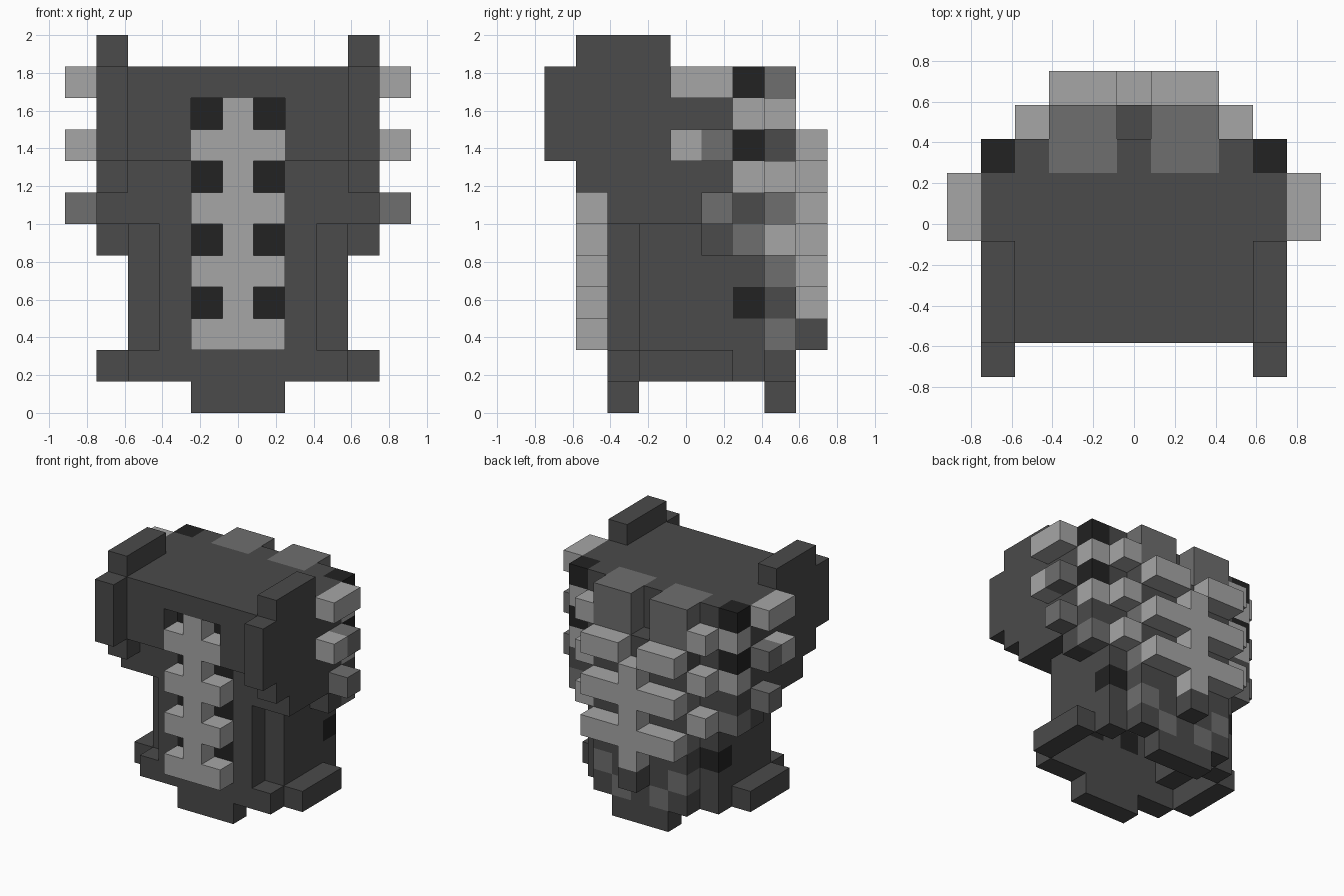
import bpy
import bmesh
from mathutils import Vector

if "Cube" in bpy.data.objects:
    bpy.data.objects.remove(bpy.data.objects["Cube"], do_unlink=True)

UNIT = 1 / 6  # edge of one block


def make_material(name, value):
    mat = bpy.data.materials.new(name)
    mat.use_nodes = True
    colour = (value, value, value, 1)
    mat.diffuse_color = colour
    bsdf = mat.node_tree.nodes["Principled BSDF"]
    bsdf.inputs["Base Color"].default_value = colour
    bsdf.inputs["Roughness"].default_value = 0.8
    return mat


DARK = make_material("dark grey", 0.069)
MID = make_material("mid grey", 0.156)
LIGHT = make_material("light grey", 0.381)
BLACK = make_material("black", 0.016)

cells = {}  # block position -> part name
parts = {}  # part name -> material


def fill(name, mat, xs, ys, zs):
    """Fill an inclusive block range, mirrored across x; a name of None carves."""
    if name:
        parts[name] = mat
    for x in range(xs[0], xs[1] + 1):
        for y in range(ys[0], ys[1] + 1):
            for z in range(zs[0], zs[1] + 1):
                for sx in (x, -x):
                    if name:
                        cells[sx, y, z] = name
                    else:
                        cells.pop((sx, y, z), None)


def carve(xs, ys, zs):
    fill(None, None, xs, ys, zs)


# Belt ring and hanging flaps
fill("belt", DARK, (0, 3), (-2, 2), (1, 1))
fill("belt", DARK, (4, 4), (-1, 1), (1, 1))
fill("belt", DARK, (0, 2), (3, 3), (1, 1))
fill("front_flap", DARK, (0, 1), (-2, -2), (0, 0))
fill("back_flap", DARK, (0, 1), (3, 3), (0, 0))

# Waist shell with notched front corners
fill("waist", DARK, (0, 3), (-1, 2), (2, 5))
fill("waist", DARK, (0, 2), (-2, -2), (2, 5))

# Chest shell, front plate and shoulder guards
fill("chest", DARK, (0, 4), (-2, 2), (6, 10))
fill("chest", DARK, (4, 4), (1, 1), (5, 5))
fill("chest_plate", DARK, (0, 3), (-3, -3), (8, 10))
fill("shoulder_guards", DARK, (4, 4), (-3, -3), (7, 10))
fill("shoulder_guards", DARK, (4, 4), (-4, -4), (8, 10))
fill("shoulder_tabs", DARK, (4, 4), (-3, -1), (11, 11))

# Hollow interior
carve((0, 3), (-1, 1), (1, 1))
carve((0, 2), (2, 2), (1, 1))
carve((0, 2), (-1, 1), (2, 5))
carve((0, 3), (-1, 1), (6, 9))

# Front spine with ribs and recessed gaps
carve((1, 1), (-3, -3), (9, 9))
fill("front_spine", LIGHT, (0, 0), (-3, -3), (2, 9))
for z in (2, 4, 6, 8):
    fill("front_ribs", LIGHT, (1, 1), (-3, -3), (z, z))
    fill("front_gaps", BLACK, (1, 1), (-2, -2), (z + 1, z + 1))

# Back support, muscles and tail block
fill("back_support", DARK, (0, 2), (3, 3), (2, 8))
fill("upper_back_muscles", MID, (1, 2), (2, 3), (10, 10))
fill("upper_back_muscles", MID, (1, 2), (3, 3), (9, 9))
for z in (2, 4, 6):
    fill("lower_back_muscles", MID, (2, 2), (3, 3), (z, z))
fill("belt_studs", MID, (1, 1), (3, 3), (1, 1))
fill("tail_block", DARK, (0, 0), (4, 4), (2, 2))

# Back spine and ribs
fill("back_spine", LIGHT, (0, 0), (4, 4), (3, 7))
for z in (4, 6, 8):
    fill("back_ribs", LIGHT, (1, 2), (4, 4), (z, z))

# Ribs wrapping round the sides
for z in (5, 7, 9):
    fill("rear_side_ribs", LIGHT, (3, 3), (3, 3), (z, z))
for z in (7, 9):
    fill("corner_ribs", LIGHT, (4, 4), (2, 2), (z, z))
    fill("corner_gaps", BLACK, (4, 4), (2, 2), (z + 1, z + 1))
fill("lower_corner_ribs", MID, (4, 4), (2, 2), (5, 5))
fill("waist_gaps", BLACK, (3, 3), (2, 2), (3, 3))
fill("side_ribs", LIGHT, (5, 5), (0, 1), (10, 10))
fill("side_ribs", LIGHT, (5, 5), (0, 0), (8, 8))
fill("side_rib_ends", MID, (5, 5), (1, 1), (8, 8))
fill("side_rib_ends", MID, (5, 5), (1, 1), (6, 6))


def build_part(name, mat):
    """Mesh the exposed block faces of one part."""
    bm = bmesh.new()
    for cell, owner in cells.items():
        if owner != name:
            continue
        centre = Vector((cell[0], cell[1], cell[2] + 0.5))
        for axis in range(3):
            for sign in (-1, 1):
                n = Vector((0, 0, 0))
                n[axis] = sign
                if tuple(int(c + d) for c, d in zip(cell, n)) in cells:
                    continue
                u = Vector((0, 0, 0))
                u[(axis + 1) % 3] = 0.5
                v = n.cross(u)
                mid = centre + n * 0.5
                corners = (mid - u - v, mid + u - v, mid + u + v, mid - u + v)
                bm.faces.new([bm.verts.new(c * UNIT) for c in corners])
    bmesh.ops.remove_doubles(bm, verts=bm.verts[:], dist=0.001)
    mesh = bpy.data.meshes.new(name)
    bm.to_mesh(mesh)
    bm.free()
    mesh.materials.append(mat)
    bpy.context.collection.objects.link(bpy.data.objects.new(name, mesh))


for part, material in parts.items():
    build_part(part, material)
